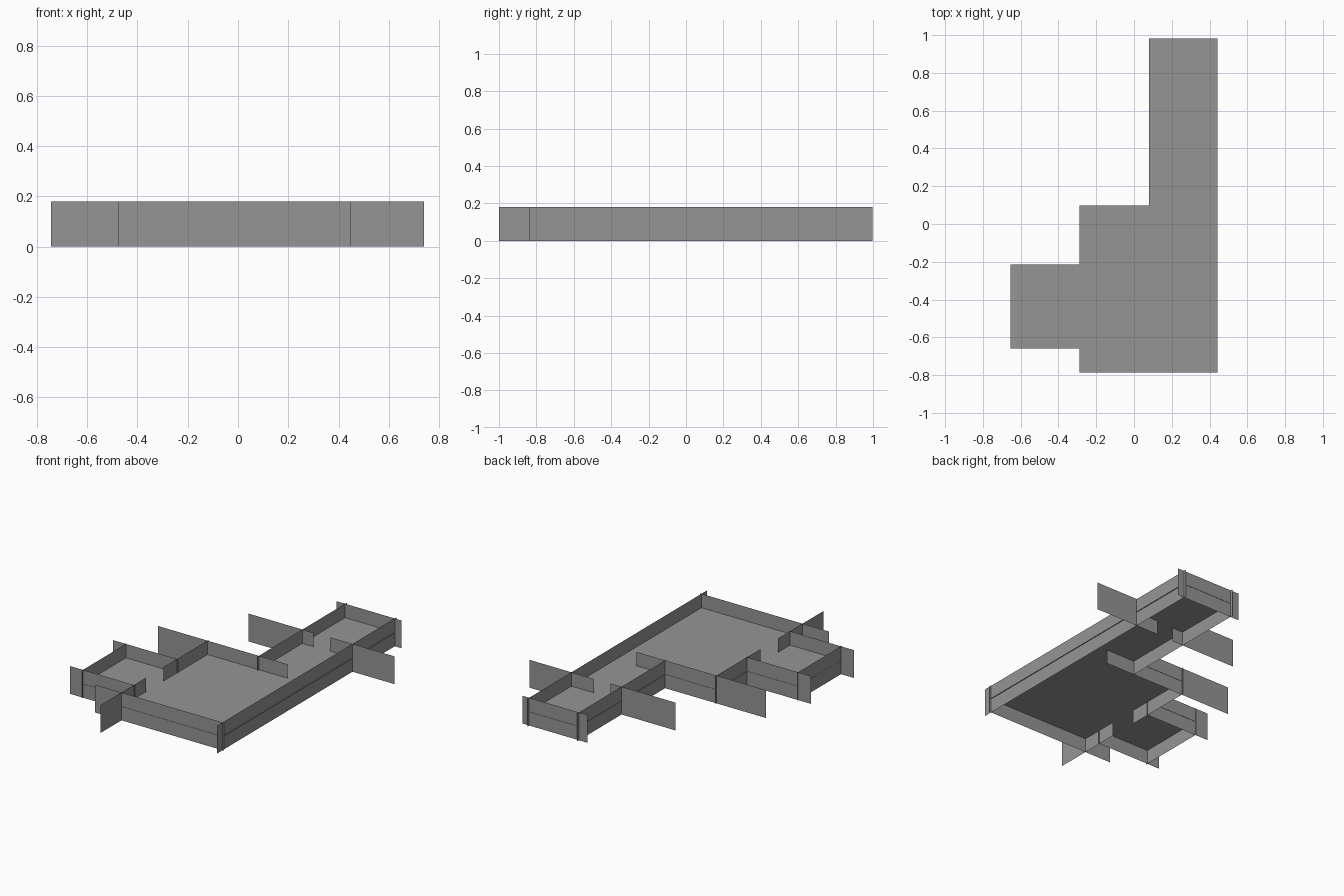
import bpy

if "Cube" in bpy.data.objects:
    bpy.data.objects.remove(bpy.data.objects["Cube"])

# One flat grey for everything
grey = bpy.data.materials.new("mid_grey")
grey.diffuse_color = (0.3, 0.3, 0.3, 1)
grey.use_nodes = True
grey.node_tree.nodes["Principled BSDF"].inputs["Base Color"].default_value = grey.diffuse_color

HEIGHT = 0.18      # wall panels run from the ground to here
FLOOR_Z = 0.09     # the floor crosses the panels at half height


def add_mesh(name, verts, faces):
    mesh = bpy.data.meshes.new(name)
    mesh.from_pydata(verts, [], faces)
    mesh.materials.append(grey)
    obj = bpy.data.objects.new(name, mesh)
    bpy.context.collection.objects.link(obj)
    return obj


def wall(name, start, end):
    """Thin upright panel between two plan points."""
    (x0, y0), (x1, y1) = start, end
    add_mesh(name, [(x0, y0, 0), (x1, y1, 0), (x1, y1, HEIGHT), (x0, y0, HEIGHT)],
             [(0, 1, 2, 3)])


def floor(name, x0, x1, y0, y1):
    add_mesh(name, [(x0, y0, FLOOR_Z), (x1, y0, FLOOR_Z),
                    (x1, y1, FLOOR_Z), (x0, y1, FLOOR_Z)], [(0, 1, 2, 3)])


# Floors: main room, corridor and side alcove
floor("room_floor", -0.288, 0.443, -0.786, 0.098)
floor("corridor_floor", 0.079, 0.443, 0.098, 0.981)
floor("alcove_floor", -0.653, -0.288, -0.658, -0.214)

# Walls running left to right: (name, y, x start, x end)
for name, y, x0, x1 in [
    ("corridor_end_wall", 0.979, 0.022, 0.485),
    ("corridor_left_divider", 0.542, -0.303, 0.16),
    ("corridor_right_divider", 0.547, 0.278, 0.74),
    ("room_back_wall", 0.096, -0.64, 0.287),
    ("alcove_back_wall", -0.216, -0.743, -0.28),
    ("alcove_front_wall", -0.656, -0.743, -0.28),
    ("room_front_wall", -0.784, -0.475, 0.45),
]:
    wall(name, (x0, y), (x1, y))

# Walls running front to back: (name, x, y start, y end)
for name, x, y0, y1 in [
    ("long_right_wall", 0.438, -0.838, 0.997),
    ("corridor_left_wall", 0.082, 0.08, 0.997),
    ("room_left_back_wall", -0.286, -0.352, 0.106),
    ("room_left_front_wall", -0.286, -1.0, -0.532),
    ("alcove_left_wall", -0.652, -0.667, -0.209),
]:
    wall(name, (x, y0), (x, y1))

# Outer reach of the right divider and room front wall already set the
# overall bounds, so the model stays centred on x = 0 and y = 0.
